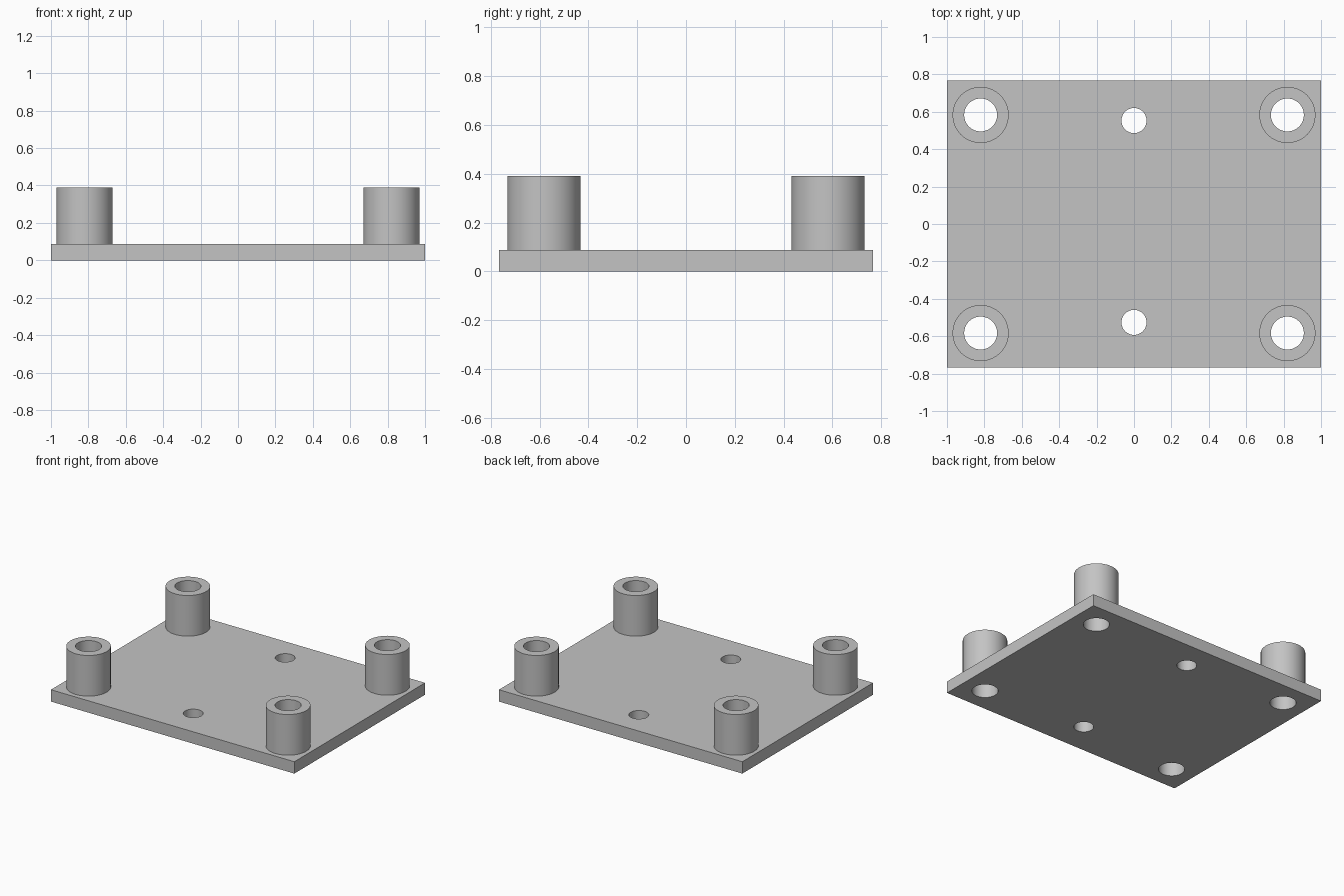
import bpy
import bmesh
import math
from mathutils import Matrix

PLATE_X, PLATE_Y, PLATE_Z = 2.0, 1.534, 0.088
POST_TOP, POST_R, BORE_R = 0.39, 0.15, 0.088
POST_X, POST_Y = 0.82, 0.583
HOLE_R = 0.067
SIDES = 64

if "Cube" in bpy.data.objects:
    bpy.data.objects.remove(bpy.data.objects["Cube"])

grey = bpy.data.materials.new("plain grey")
grey.use_nodes = True
colour = (0.55, 0.55, 0.55, 1)
grey.diffuse_color = colour
grey.node_tree.nodes["Principled BSDF"].inputs["Base Color"].default_value = colour


def finish(bm, name):
    """Turn a bmesh into a grey object."""
    mesh = bpy.data.meshes.new(name)
    bmesh.ops.recalc_face_normals(bm, faces=bm.faces)
    bm.to_mesh(mesh)
    bm.free()
    mesh.materials.append(grey)
    obj = bpy.data.objects.new(name, mesh)
    bpy.context.collection.objects.link(obj)
    return obj


def smooth(obj):
    bpy.ops.object.select_all(action="DESELECT")
    obj.select_set(True)
    bpy.context.view_layer.objects.active = obj
    bpy.ops.object.shade_smooth_by_angle(angle=math.radians(30))


def tube(name, x, y, z0, z1, outer, inner):
    """Hollow post: a rectangular section spun around its axis."""
    bm = bmesh.new()
    section = [(inner, z0), (outer, z0), (outer, z1), (inner, z1)]
    verts = [bm.verts.new((x + r, y, z)) for r, z in section]
    edges = [bm.edges.new((verts[i], verts[(i + 1) % 4])) for i in range(4)]
    bmesh.ops.spin(bm, geom=verts + edges, cent=(x, y, 0), axis=(0, 0, 1),
                   angle=math.tau, steps=SIDES, use_merge=True)
    bmesh.ops.remove_doubles(bm, verts=bm.verts, dist=1e-5)
    return finish(bm, name)


# Base plate
bm = bmesh.new()
bmesh.ops.create_cube(bm, size=1, matrix=Matrix.Translation((0, 0, PLATE_Z / 2))
                      @ Matrix.Diagonal((PLATE_X, PLATE_Y, PLATE_Z, 1)))
plate = finish(bm, "base_plate")

# Through holes: four post bores and two screw holes
corners = [(sx * POST_X, sy * POST_Y) for sx in (-1, 1) for sy in (-1, 1)]
holes = [(x, y, BORE_R) for x, y in corners]
holes += [(0, 0.553, HOLE_R), (0, -0.526, HOLE_R)]
bm = bmesh.new()
for x, y, r in holes:
    bmesh.ops.create_cone(bm, cap_ends=True, segments=SIDES, radius1=r, radius2=r,
                          depth=1, matrix=Matrix.Translation((x, y, 0)))
cutter = finish(bm, "hole_cutter")
cutter.hide_render = True

cut = plate.modifiers.new("holes", "BOOLEAN")
cut.operation = "DIFFERENCE"
cut.solver = "EXACT"
cut.object = cutter
bpy.context.view_layer.objects.active = plate
bpy.ops.object.modifier_apply(modifier=cut.name)
bpy.data.objects.remove(cutter)
smooth(plate)

# Hollow standoff posts, one near each corner
for x, y in corners:
    name = f"{'back' if y > 0 else 'front'}_{'left' if x > 0 else 'right'}_standoff"
    smooth(tube(name, x, y, PLATE_Z, POST_TOP, POST_R, BORE_R))
